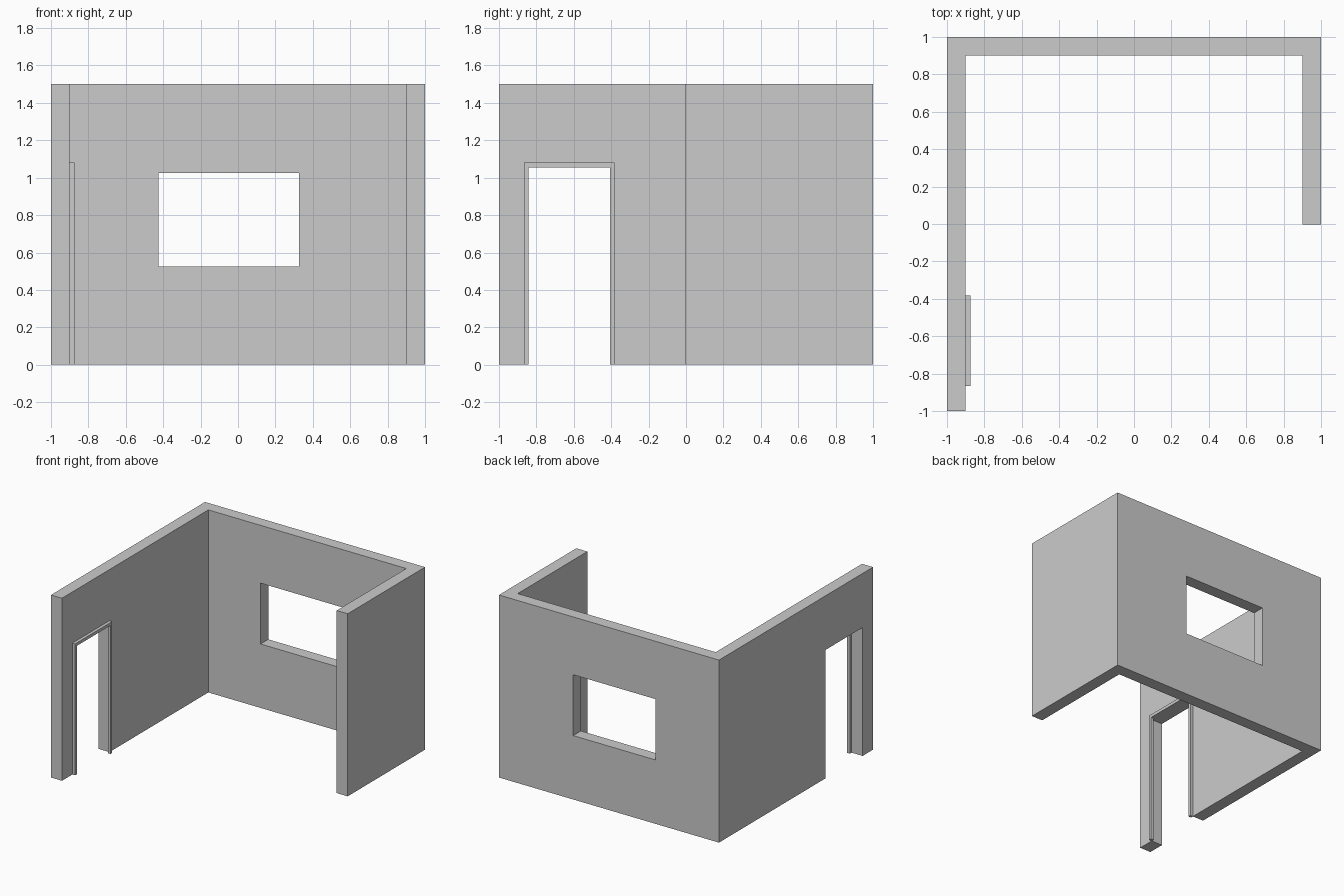
import bpy, bmesh
from mathutils import Vector

if "Cube" in bpy.data.objects:
    bpy.data.objects.remove(bpy.data.objects["Cube"])


def prism(name, outline, offset):
    """Extrude a closed 3D outline along the offset vector."""
    bm = bmesh.new()
    face = bm.faces.new([bm.verts.new(p) for p in outline])
    new = bmesh.ops.extrude_face_region(bm, geom=[face])["geom"]
    verts = [g for g in new if isinstance(g, bmesh.types.BMVert)]
    bmesh.ops.translate(bm, verts=verts, vec=Vector(offset))
    bmesh.ops.recalc_face_normals(bm, faces=bm.faces)
    mesh = bpy.data.meshes.new(name)
    bm.to_mesh(mesh)
    bm.free()
    obj = bpy.data.objects.new(name, mesh)
    bpy.context.collection.objects.link(obj)
    return obj


def cut_box(target, name, lo, hi):
    """Cut a box-shaped opening with a hidden boolean cutter."""
    (x0, y0, z0), (x1, y1, z1) = lo, hi
    cutter = prism(name, [(x0, y0, z0), (x1, y0, z0), (x1, y1, z0), (x0, y1, z0)],
                   (0, 0, z1 - z0))
    cutter.hide_render = True
    cutter.display_type = 'WIRE'
    cutter.hide_set(True)
    mod = target.modifiers.new(name, 'BOOLEAN')
    mod.operation = 'DIFFERENCE'
    mod.solver = 'EXACT'
    mod.object = cutter


HEIGHT = 1.5
DOOR_Y0, DOOR_Y1 = -0.865, -0.383   # outer frame edges and wall opening
FRAME = 0.022                       # frame face width
FRAME_TOP, DOOR_TOP = 1.08, 1.055

# Three joined walls: long left, back, short right
plan = [(-1, -1), (-0.9, -1), (-0.9, 0.9), (0.9, 0.9),
        (0.9, -0.004), (1, -0.004), (1, 1), (-1, 1)]
walls = prism("walls", [(x, y, 0) for x, y in plan], (0, 0, HEIGHT))

# Window in the back wall, doorway in the left wall
cut_box(walls, "window_cutter", (-0.425, 0.8, 0.525), (0.325, 1.1, 1.025))
cut_box(walls, "door_cutter", (-1.1, DOOR_Y0, -0.1), (-0.8, DOOR_Y1, DOOR_TOP))

# Door frame on the room side
frame = [(DOOR_Y0, 0), (DOOR_Y0, FRAME_TOP), (DOOR_Y1, FRAME_TOP), (DOOR_Y1, 0),
         (DOOR_Y1 - FRAME, 0), (DOOR_Y1 - FRAME, DOOR_TOP),
         (DOOR_Y0 + FRAME, DOOR_TOP), (DOOR_Y0 + FRAME, 0)]
prism("door_frame", [(-0.9, y, z) for y, z in frame], (0.025, 0, 0))
